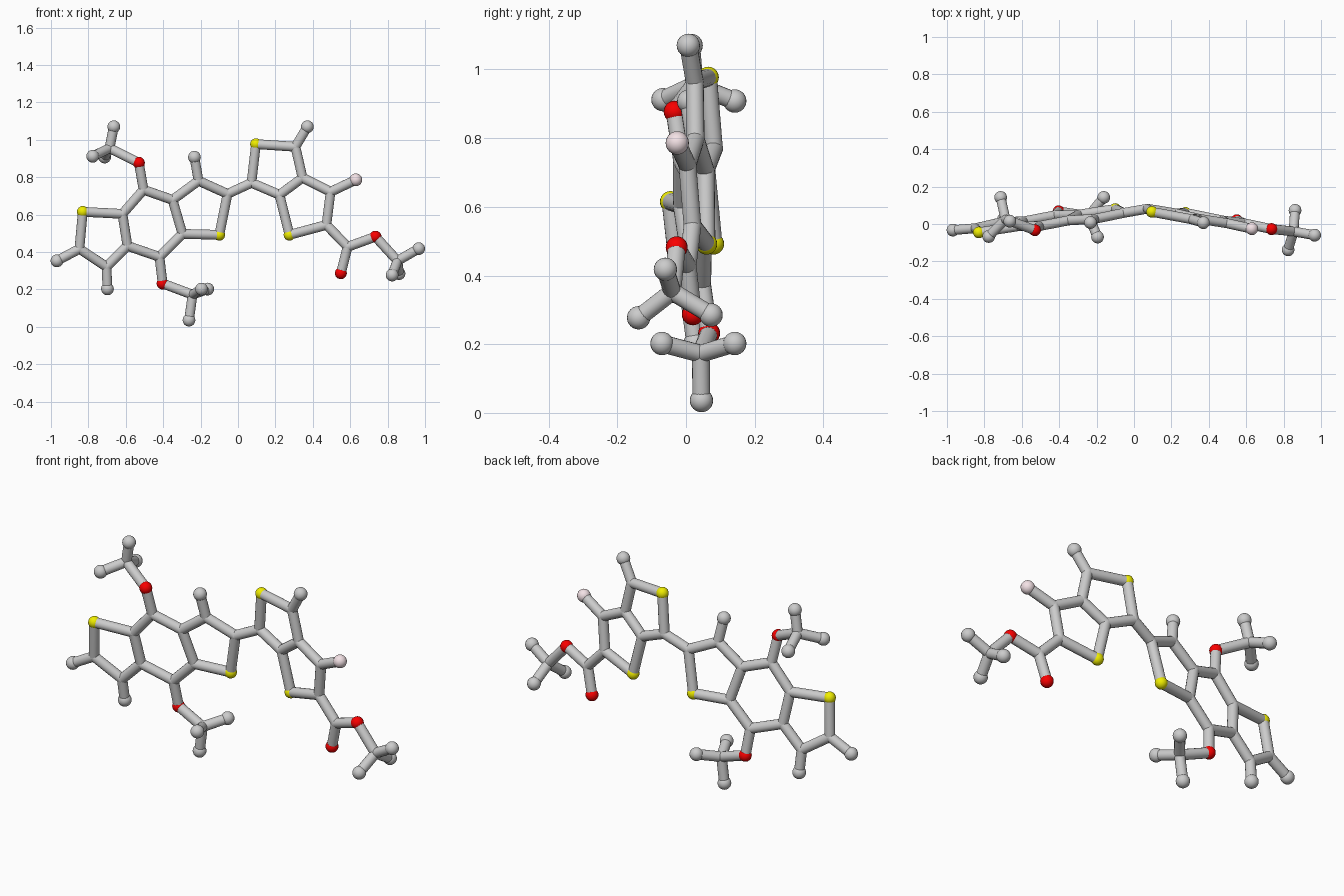
import bpy, bmesh
from mathutils import Vector

if "Cube" in bpy.data.objects:
    bpy.data.objects.remove(bpy.data.objects["Cube"])

STICK = 0.026


def left(x, z):
    # plane of the left fused ring system
    return Vector((x, 0.157 + 0.15 * x - 0.126 * z, z))


def right(x, z):
    # plane of the right fused ring system
    return Vector((x, 0.1415 - 0.19 * x - 0.06 * z, z))


def material(name, col):
    m = bpy.data.materials.new(name)
    m.diffuse_color = (*col, 1)
    m.use_nodes = True
    m.node_tree.nodes["Principled BSDF"].inputs["Base Color"].default_value = m.diffuse_color
    return m


yellow = material("yellow", (0.87, 0.85, 0.0))
red = material("red", (0.95, 0.0, 0.0))
pink = material("pink", (0.9, 0.76, 0.79))


def finish(bm, name, mat=None):
    for f in bm.faces:
        f.smooth = True
    me = bpy.data.meshes.new(name)
    bm.to_mesh(me)
    bm.free()
    ob = bpy.data.objects.new(name, me)
    bpy.context.collection.objects.link(ob)
    if mat:
        me.materials.append(mat)


def add_ball(bm, p, r):
    res = bmesh.ops.create_uvsphere(bm, u_segments=20, v_segments=12, radius=r)
    bmesh.ops.translate(bm, verts=res["verts"], vec=p)


def add_stick(bm, a, b):
    d = b - a
    res = bmesh.ops.create_cone(bm, cap_ends=False, segments=16, radius1=STICK,
                                radius2=STICK, depth=d.length)
    bmesh.ops.rotate(bm, verts=res["verts"],
                     matrix=d.to_track_quat("Z", "Y").to_matrix())
    bmesh.ops.translate(bm, verts=res["verts"], vec=(a + b) / 2)


# Left ring system and its joints
P = {
    "S1": left(-.83, .615), "A1": left(-.848, .417), "A2": left(-.703, .321),
    "A3": left(-.591, .433), "A4": left(-.618, .604), "B1": left(-.505, .733),
    "B2": left(-.350, .679), "B3": left(-.297, .497), "B4": left(-.420, .374),
    "D1": left(-.211, .781), "D2": left(-.056, .711), "S2": left(-.10, .492),
    "O1": left(-.53, .877), "O2": left(-.403, .232),
    "H1": left(-.968, .353), "H2": left(-.698, .203), "H3": left(-.233, .907),
    # Right ring system
    "E1": right(.072, .770), "S3": right(.096, .977), "E2": right(.307, .963),
    "E3": right(.345, .797), "E4": right(.222, .706), "F1": right(.495, .722),
    "F2": right(.473, .545), "S4": right(.275, .492), "H4": right(.371, 1.07),
    "X1": right(.630, .786), "G1": right(.586, .428), "O3": right(.55, .287),
    "O4": right(.735, .482),
    # Three-pronged end groups
    "M1": Vector((-.687, .025, .955)), "H5": Vector((-.664, .015, 1.07)),
    "H6": Vector((-.777, -.067, .912)), "H7": Vector((-.713, .142, .908)),
    "M2": Vector((-.243, .043, .172)), "H8": Vector((-.262, .045, .036)),
    "H9": Vector((-.195, -.07, .202)), "H10": Vector((-.162, .142, .202)),
    "M3": Vector((.853, -.04, .353)), "H11": Vector((.966, -.06, .418)),
    "H12": Vector((.824, -.138, .277)), "H13": Vector((.861, .073, .285)),
}

# Chains of connected joints
parts = {
    "left_ring_sticks": ["S1 A1 A2 A3 A4 S1", "A4 B1 B2 B3 B4 A3",
                         "B2 D1 D2 S2 B3", "A1 H1", "A2 H2", "D1 H3"],
    "link_stick": ["D2 E1"],
    "right_ring_sticks": ["E1 S3 E2 E3 E4 E1", "E3 F1 F2 S4 E4", "E2 H4", "F1 X1"],
    "upper_left_branch": ["B1 O1 M1 H5", "H6 M1 H7"],
    "lower_left_branch": ["B4 O2 M2 H8", "H9 M2 H10"],
    "right_branch": ["F2 G1 O3", "G1 O4 M3 H11", "H12 M3 H13"],
}
for name, chains in parts.items():
    bm = bmesh.new()
    joints = set()
    for chain in chains:
        keys = chain.split()
        joints.update(k for k in keys if k[0] in "ABDEFGM")
        for a, b in zip(keys, keys[1:]):
            add_stick(bm, P[a], P[b])
    # round the bare corners where sticks meet
    for k in sorted(joints):
        add_ball(bm, P[k], STICK + 0.0005)
    finish(bm, name)

# Coloured and grey end balls
for letter, label, mat, r in (("S", "yellow_ball", yellow, .031),
                              ("O", "red_ball", red, .032),
                              ("X", "pink_ball", pink, .034),
                              ("H", "grey_ball", None, .034)):
    for k, p in P.items():
        if k[0] == letter:
            bm = bmesh.new()
            add_ball(bm, p, r)
            finish(bm, f"{label}_{k[1:]}", mat)
